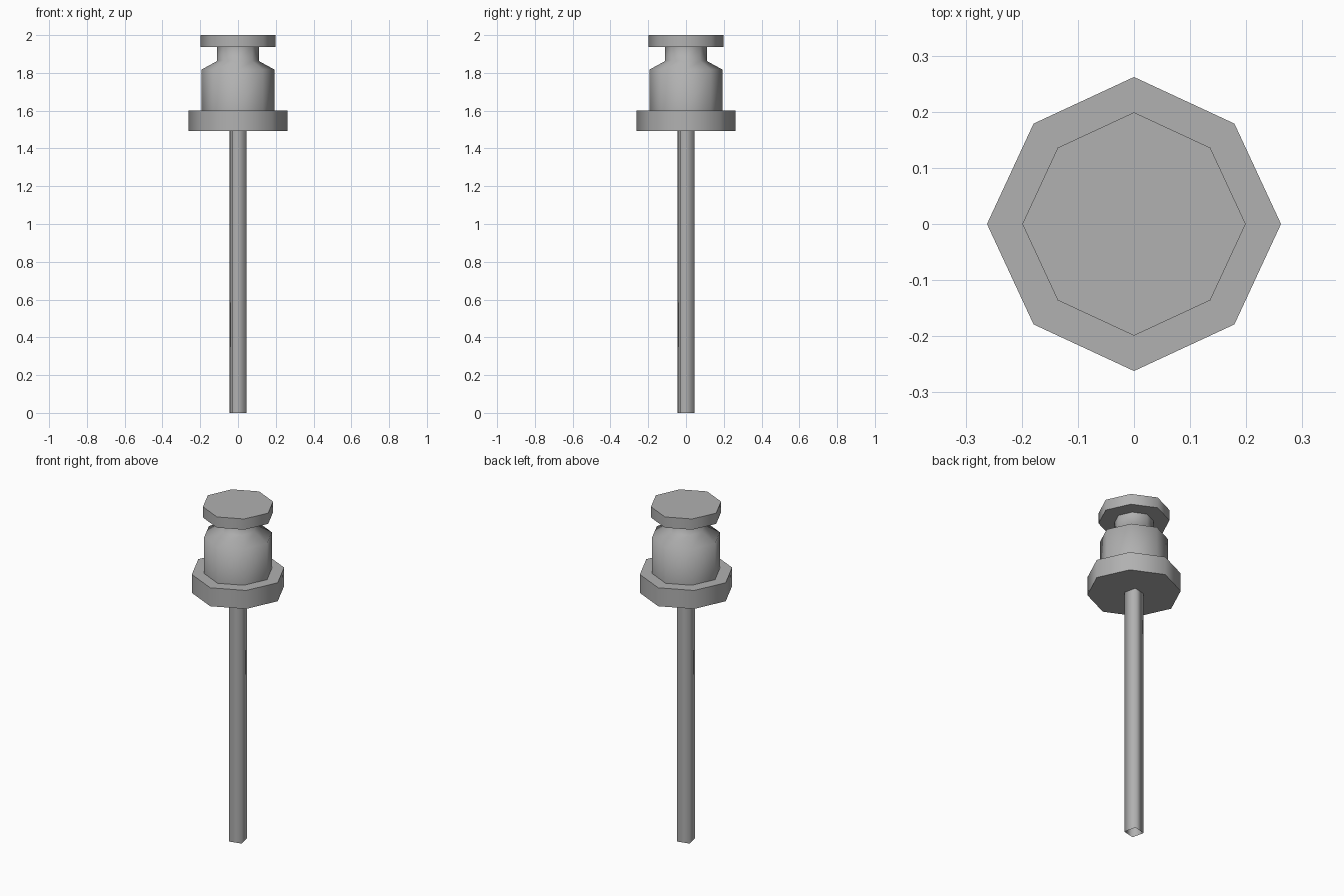
import bpy
import bmesh
import math

if "Cube" in bpy.data.objects:
    bpy.data.objects.remove(bpy.data.objects["Cube"])

grey = bpy.data.materials.new("dark_grey")
grey.diffuse_color = (0.44, 0.44, 0.44, 1.0)
grey.use_nodes = True
grey.node_tree.nodes["Principled BSDF"].inputs["Base Color"].default_value = grey.diffuse_color


def turned(name, profile, sides=8, squash=0.966, turn=0.0, caps=True, angle=50):
    """Stack rings from a (radius, z) profile; every second corner is pulled in by squash."""
    bm = bmesh.new()
    rings = []
    for r, z in profile:
        ring = []
        for i in range(sides):
            a = turn + 2 * math.pi * i / sides
            k = r * (squash if i % 2 else 1.0)
            ring.append(bm.verts.new((k * math.cos(a), k * math.sin(a), z)))
        rings.append(ring)
    for low, high in zip(rings, rings[1:]):
        for i in range(sides):
            j = (i + 1) % sides
            bm.faces.new((low[i], low[j], high[j], high[i]))
    if caps:
        bm.faces.new(rings[0][::-1])
        bm.faces.new(rings[-1])
    mesh = bpy.data.meshes.new(name)
    bm.to_mesh(mesh)
    bm.free()
    mesh.materials.append(grey)
    obj = bpy.data.objects.new(name, mesh)
    bpy.context.collection.objects.link(obj)
    bpy.ops.object.select_all(action='DESELECT')
    obj.select_set(True)
    bpy.context.view_layer.objects.active = obj
    bpy.ops.object.shade_smooth_by_angle(angle=math.radians(angle))
    return obj


# Square post, open at the bottom, slightly turned
turned("post", [(0.053, 0), (0.053, 1.5)], sides=4, squash=1.0,
       turn=math.radians(-32), caps=False, angle=100)

# Wide octagonal collar
turned("collar", [(0.262, 1.492), (0.262, 1.602)])

# Body with sloped shoulder and narrow neck
turned("body", [(0.192, 1.6), (0.192, 1.818), (0.11, 1.863), (0.11, 1.94)],
       caps=False, angle=70)

# Flat octagonal cap
turned("cap", [(0.199, 1.936), (0.199, 2.0)])
